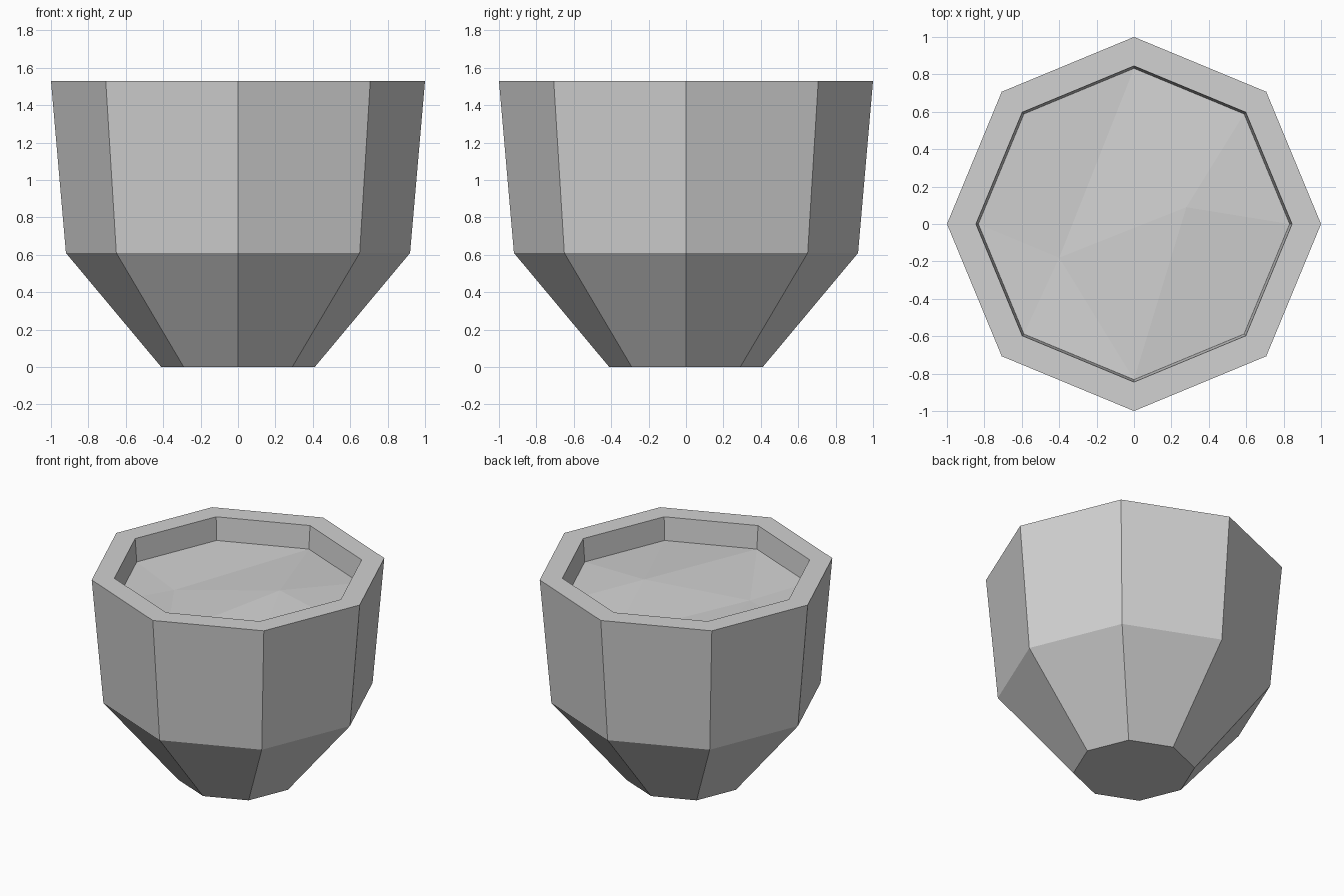
import bpy, bmesh
from math import cos, sin, tau

default_cube = bpy.data.objects.get("Cube")
if default_cube:
    bpy.data.objects.remove(default_cube, do_unlink=True)

SIDES = 8
SOIL_Z, SOIL_R = 1.36, 0.832

stone = bpy.data.materials.new("light_grey")
stone.use_nodes = True
grey = (0.64, 0.64, 0.64, 1)
stone.diffuse_color = grey
stone.node_tree.nodes["Principled BSDF"].inputs["Base Color"].default_value = grey


def ring(bm, radius, z):
    """Octagon of vertices with corners on the x and y axes."""
    return [bm.verts.new((radius * cos(tau * i / SIDES), radius * sin(tau * i / SIDES), z))
            for i in range(SIDES)]


def finish(bm, name):
    mesh = bpy.data.meshes.new(name)
    bm.to_mesh(mesh)
    bm.free()
    mesh.materials.append(stone)
    obj = bpy.data.objects.new(name, mesh)
    bpy.context.collection.objects.link(obj)


# Pot shell: base, flared bowl, upper wall, rim and inner wall
bm = bmesh.new()
profile = [(0.41, 0), (0.92, 0.61), (1, 1.53), (0.845, 1.53), (SOIL_R, SOIL_Z)]
rings = [ring(bm, r, z) for r, z in profile]
for low, high in zip(rings, rings[1:]):
    for i in range(SIDES):
        j = (i + 1) % SIDES
        bm.faces.new((low[i], low[j], high[j], high[i]))
bm.faces.new(rings[0][::-1])
finish(bm, "pot")

# Soil: uneven surface with one hollow and one mound
bm = bmesh.new()
edge = ring(bm, SOIL_R, SOIL_Z)
upper_mid, lower_mid = [bm.verts.new((edge[a].co + edge[b].co) / 2) for a, b in ((1, 2), (6, 7))]
hollow = bm.verts.new((-0.40, -0.18, 1.335))
mound = bm.verts.new((0.28, 0.09, 1.412))


def fan(centre, rim):
    for a, b in zip(rim, rim[1:]):
        bm.faces.new((centre, a, b))


fan(mound, [lower_mid, edge[7], edge[0], edge[1], upper_mid, edge[2]])
fan(hollow, edge[2:7])
fan(mound, [edge[2], hollow, edge[6], lower_mid])
finish(bm, "soil")
